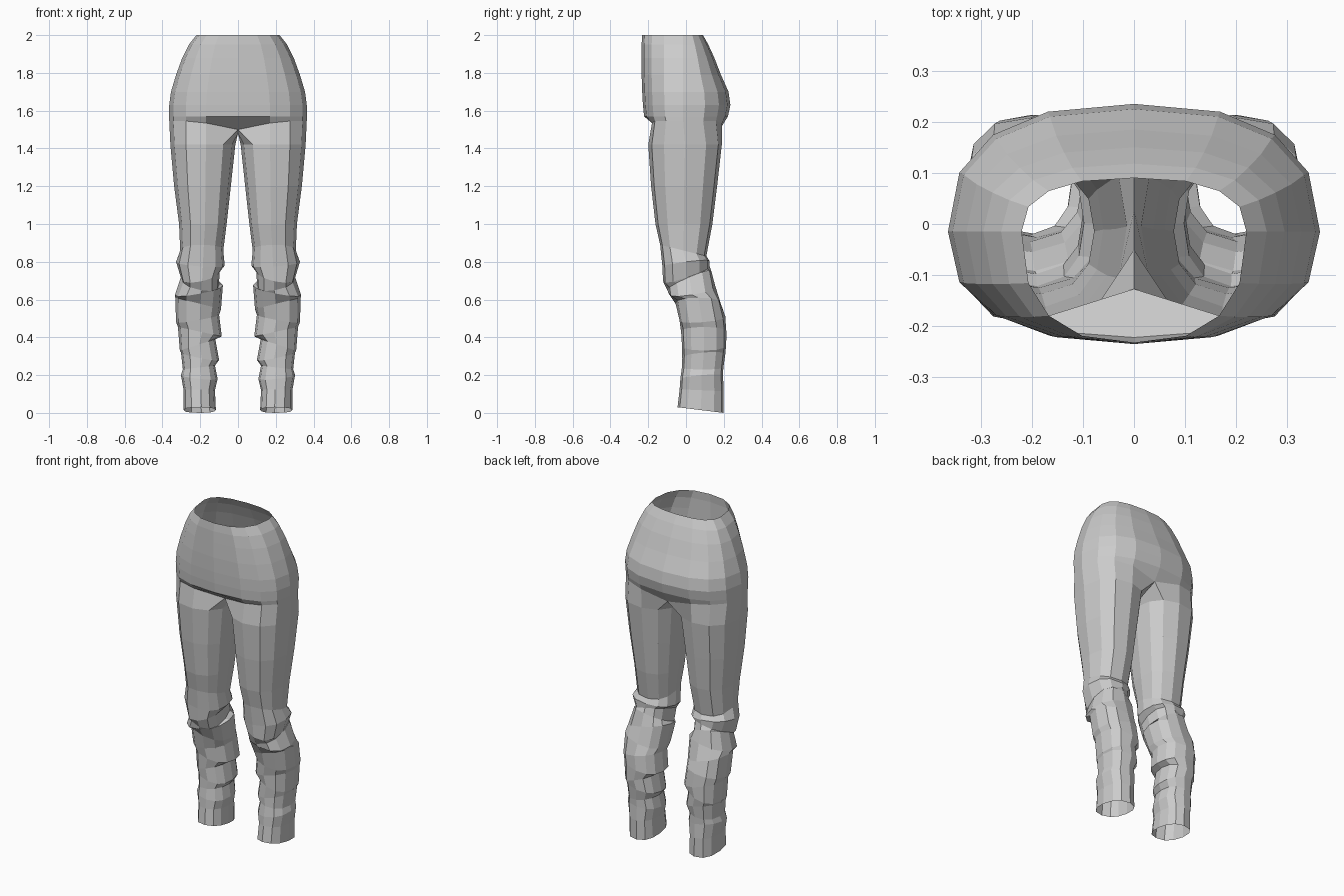
import bpy, bmesh
from math import sin, cos, radians

cube = bpy.data.objects.get("Cube")
if cube:
    bpy.data.objects.remove(cube)

CHAIN = 9   # points from front centre round the outside to back centre
INNER = 3   # extra points on the inside of the leg


def spow(v, p):
    return abs(v) ** p * (1 if v >= 0 else -1)


def ring_point(angle, cx, rx, front, mid, back, p):
    c, s = spow(cos(radians(angle)), p), spow(sin(radians(angle)), p)
    return cx + rx * c, mid + s * (back - mid if s > 0 else mid - front)


# Hips: height, half width, front y, back y
HIPS = [(2.0, .22, -.232, .09), (1.95, .26, -.235, .118), (1.88, .295, -.235, .15),
        (1.79, .328, -.235, .185), (1.70, .355, -.232, .225), (1.63, .364, -.228, .235),
        (1.57, .364, -.222, .222)]

# Legs: height, inner x, outer x, front y, back y, tilt along y, tilt along x
LEGS = [(1.42, .014, .358, -.2, .19, 0, 0), (1.2, .038, .338, -.185, .165, 0, 0),
        (1.0, .06, .312, -.162, .14, 0, 0), (.86, .078, .306, -.137, .108, -.03, 0),
        (.79, .07, .328, -.125, .125, .015, .01), (.735, .098, .302, -.122, .125, .04, -.02),
        (.70, .10, .302, -.098, .135, .05, .02), (.65, .08, .334, -.092, .155, .02, -.025),
        (.58, .09, .332, -.055, .185, 0, .03), (.50, .10, .328, -.035, .208, .01, -.02),
        (.43, .086, .318, -.026, .214, 0, .025), (.36, .12, .308, -.022, .213, 0, -.03),
        (.30, .10, .302, -.02, .208, .01, .02), (.24, .122, .292, -.022, .198, 0, -.01),
        (.19, .108, .302, -.03, .196, .01, .01), (.12, .122, .288, -.034, .2, -.005, 0),
        (.015, .117, .288, -.045, .2, -.015, 0)]


def hip_ring(z, width, front, back):
    return [(*ring_point(-90 + 180 * i / (CHAIN - 1), 0, width, front, -.015, back, .8), z)
            for i in range(CHAIN)]


def leg_ring(z, x_in, x_out, front, back, tilt_y, tilt_x):
    cx, rx, mid = (x_in + x_out) / 2, (x_out - x_in) / 2, (front + back) / 2
    angles = [-125 + 250 * i / (CHAIN - 1) for i in range(CHAIN)]
    angles += [125 + 110 * (i + 1) / (INNER + 1) for i in range(INNER)]
    ring = []
    for a in angles:
        x, y = ring_point(a, cx, rx, front, mid, back, .85)
        lift = tilt_y * (y - mid) / (back - mid) + tilt_x * (x - cx) / rx
        ring.append((x, y, z + lift))
    return ring


def crotch_ring():
    # Recessed under the belly and the seat, closed by the seam between the legs
    ring = []
    for x, y, z in hip_ring(1.545, .364, -.212, .214):
        w = max(0, 1 - x / .22)
        ring.append((x, y + w * (.085 if y < 0 else -.035), z - w * .045))
    for i in range(INNER):
        t = (i + 1) / (INNER + 1)
        y = ring[CHAIN - 1][1] * (1 - t) + ring[0][1] * t
        ring.append((0, y, 1.48))
    return ring


def bridge(bm, upper, lower, closed):
    n = len(lower) if closed else CHAIN - 1
    for i in range(n):
        j = (i + 1) % len(lower)
        bm.faces.new((upper[i], lower[i], lower[j], upper[j]))


bm = bmesh.new()
rings = [hip_ring(*r) for r in HIPS] + [crotch_ring()] + [leg_ring(*r) for r in LEGS]
rows = [[bm.verts.new(p) for p in ring] for ring in rings]
for k in range(len(rows) - 1):
    bridge(bm, rows[k], rows[k + 1], k >= len(HIPS))
for v in bm.verts:
    if abs(v.co.x) < .001:
        v.co.x = 0

mesh = bpy.data.meshes.new("trousers")
bm.to_mesh(mesh)
bm.free()
trousers = bpy.data.objects.new("trousers", mesh)
bpy.context.scene.collection.objects.link(trousers)

# The other half
mirror = trousers.modifiers.new("mirror", "MIRROR")
mirror.use_axis[0] = True
mirror.use_clip = True

# Plain cloth
cloth = bpy.data.materials.new("grey_cloth")
cloth.use_nodes = True
colour = (.6, .6, .6, 1)
cloth.diffuse_color = colour
cloth.node_tree.nodes["Principled BSDF"].inputs["Base Color"].default_value = colour
mesh.materials.append(cloth)
